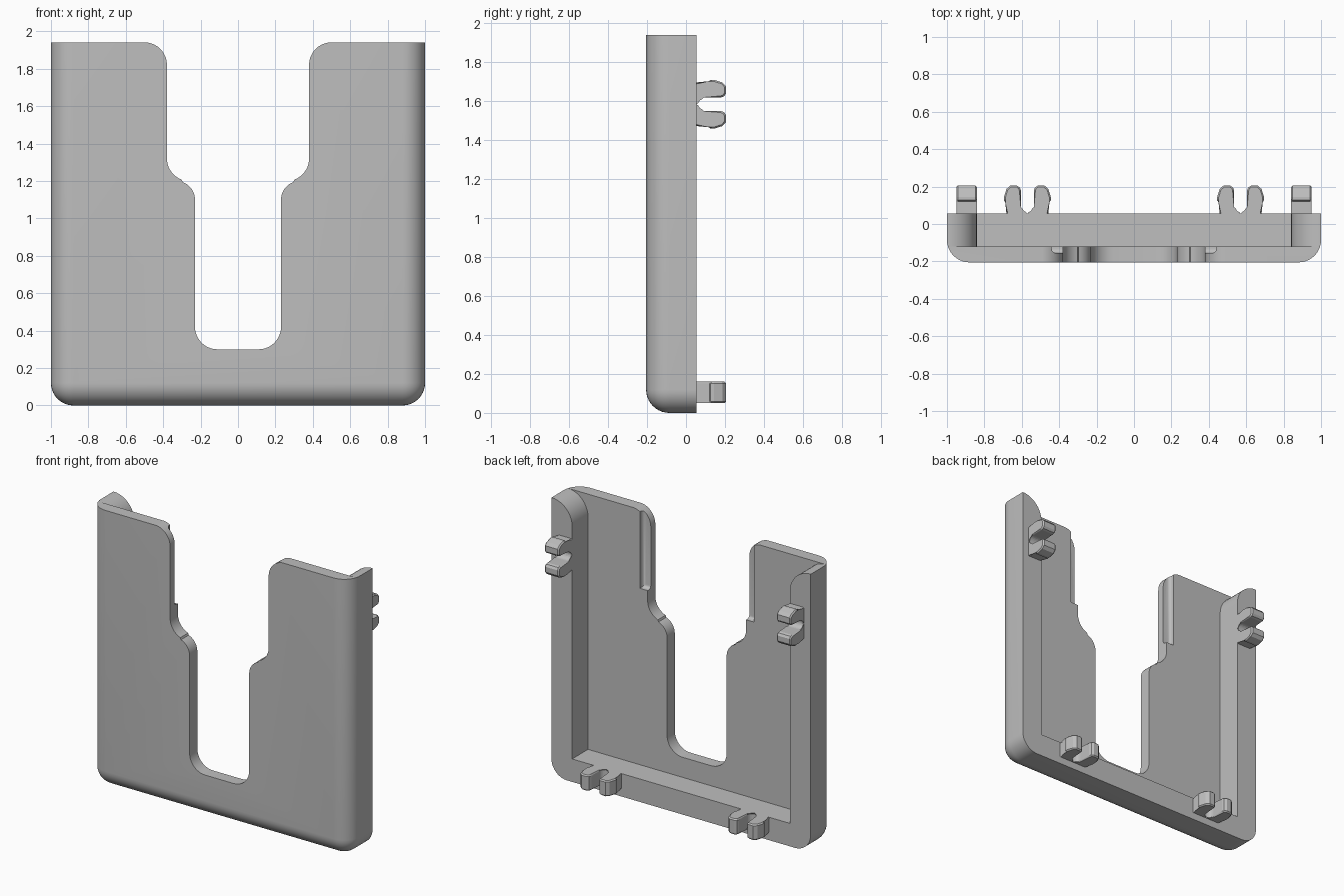
import bpy, bmesh, math
from mathutils import Vector

old = bpy.data.objects.get("Cube")
if old:
    bpy.data.objects.remove(old, do_unlink=True)

grey = bpy.data.materials.new("plain grey")
grey.use_nodes = True
COLOUR = (0.52, 0.52, 0.52, 1)
grey.diffuse_color = COLOUR
grey.node_tree.nodes["Principled BSDF"].inputs["Base Color"].default_value = COLOUR

WIDTH, HEIGHT = 2.0, 1.94
FRONT, BACK, FLOOR = -0.205, 0.055, -0.12
WALL = 0.16


def finish(name, bm):
    """Turn a bmesh into a named object."""
    bmesh.ops.recalc_face_normals(bm, faces=bm.faces)
    mesh = bpy.data.meshes.new(name)
    bm.to_mesh(mesh)
    bm.free()
    mesh.materials.append(grey)
    obj = bpy.data.objects.new(name, mesh)
    bpy.context.collection.objects.link(obj)
    return obj


def arc(cx, cy, r, start, end, n=10):
    angles = [math.radians(start + (end - start) * i / n) for i in range(n + 1)]
    return [(cx + r * math.cos(a), cy + r * math.sin(a)) for a in angles]


def mirrored(half):
    """Close a right-hand half profile with its mirror image."""
    return half + [(-u, v) for u, v in reversed(half)]


def prism(name, pts, lo, hi, place, bevel=0):
    """Extrude a profile from lo to hi; place maps (u, v, w) to a position."""
    bm = bmesh.new()
    rings = [[bm.verts.new(place(u, v, w)) for u, v in pts] for w in (lo, hi)]
    caps = [bm.faces.new(ring) for ring in rings]
    for i in range(len(pts)):
        j = (i + 1) % len(pts)
        bm.faces.new((rings[0][i], rings[0][j], rings[1][j], rings[1][i]))
    if bevel:
        rim = [e for cap in caps for e in cap.edges]
        bmesh.ops.bevel(bm, geom=rim, offset=bevel, segments=1, affect='EDGES')
    return finish(name, bm)


def box(lo, hi):
    bm = bmesh.new()
    bmesh.ops.create_cube(bm, size=1)
    lo, hi = Vector(lo), Vector(hi)
    for v in bm.verts:
        v.co = Vector([(a + b) / 2 + c * (b - a) for a, b, c in zip(lo, hi, v.co)])
    return bm


def smooth(obj):
    bpy.ops.object.select_all(action='DESELECT')
    obj.select_set(True)
    bpy.context.view_layer.objects.active = obj
    bpy.ops.object.shade_smooth_by_angle(angle=math.radians(30))


def cut(target, cutter):
    mod = target.modifiers.new("cut", 'BOOLEAN')
    mod.operation, mod.solver, mod.object = 'DIFFERENCE', 'EXACT', cutter
    bpy.context.view_layer.objects.active = target
    bpy.ops.object.modifier_apply(modifier=mod.name)
    bpy.data.objects.remove(cutter, do_unlink=True)


def upright(u, v, w):
    return Vector((u, w, v))


# Holder body: block rounded on its bottom corners and its front side/bottom edges
bm = box((-WIDTH / 2, FRONT, 0), (WIDTH / 2, BACK, HEIGHT))
round_edges = []
for e in bm.edges:
    mid = (e.verts[0].co + e.verts[1].co) / 2
    at_front = abs(mid.y - FRONT) < 0.01
    at_bottom = mid.z < 0.01
    at_side = abs(mid.x) > 0.99
    if (at_front and (at_bottom or at_side)) or (at_bottom and at_side):
        round_edges.append(e)
bmesh.ops.bevel(bm, geom=round_edges, offset=0.12, segments=10, profile=0.5,
                affect='EDGES', clamp_overlap=False)
body = finish("holder_body", bm)

# Rear cavity, with side walls that round off at the top
inner = WIDTH / 2 - WALL
cavity = [(inner, WALL)] + arc(1, HEIGHT - WALL + 0.001, WALL, 180, 90) + [(1, 2.1)]
cut(body, prism("cavity_cutter", mirrored(cavity), FLOOR, 0.3, upright))

# Stepped slot through the front plate
slot = arc(0.11, 0.42, 0.12, -90, 0)
slot += arc(0.33, 1.10, 0.10, 180, 110)
slot += arc(0.26, 1.32, 0.12, -70, 0)
slot += arc(0.50, HEIGHT - 0.119, 0.12, 180, 90) + [(0.50, 2.1)]
cut(body, prism("slot_cutter", mirrored(slot), -0.4, 0.4, upright))

# Shallow grooves on the back of the plate beside the slot
for side in (-1, 1):
    near, far = sorted((side * 0.34, side * 0.44))
    bm = box((near, -0.155, 1.39), (far, 0, 2.1))
    soft = [e for e in bm.edges
            if all(abs(v.co.x) > 0.4 and v.co.y < -0.1 for v in e.verts)
            or all(v.co.z < 1.5 and v.co.y < -0.1 for v in e.verts)]
    bmesh.ops.bevel(bm, geom=soft, offset=0.022, segments=4, profile=0.5, affect='EDGES')
    cut(body, finish("groove_cutter", bm))
smooth(body)

# Split snap clips on the back rim
outer = [(0.11, -0.02), (0.11, 0.065), (0.125, 0.072), (0.125, 0.09), (0.112, 0.132),
         (0.092, 0.15), (0.055, 0.15), (0.04, 0.14), (0.035, 0.125)]
clip = mirrored(outer + list(reversed(arc(0, 0.035, 0.035, -90, 0, 6)))[:-1] + [(0.001, 0)])

for side, label in ((1, "left"), (-1, "right")):
    prism(label + "_side_clip", clip, 0.84, 0.95,
          lambda u, v, w: Vector((side * w, BACK + v, 1.585 + u)), 0.008)
    prism(label + "_bottom_clip", clip, 0.05, 0.16,
          lambda u, v, w: Vector((side * 0.57 + u, BACK + v, w)), 0.008)
